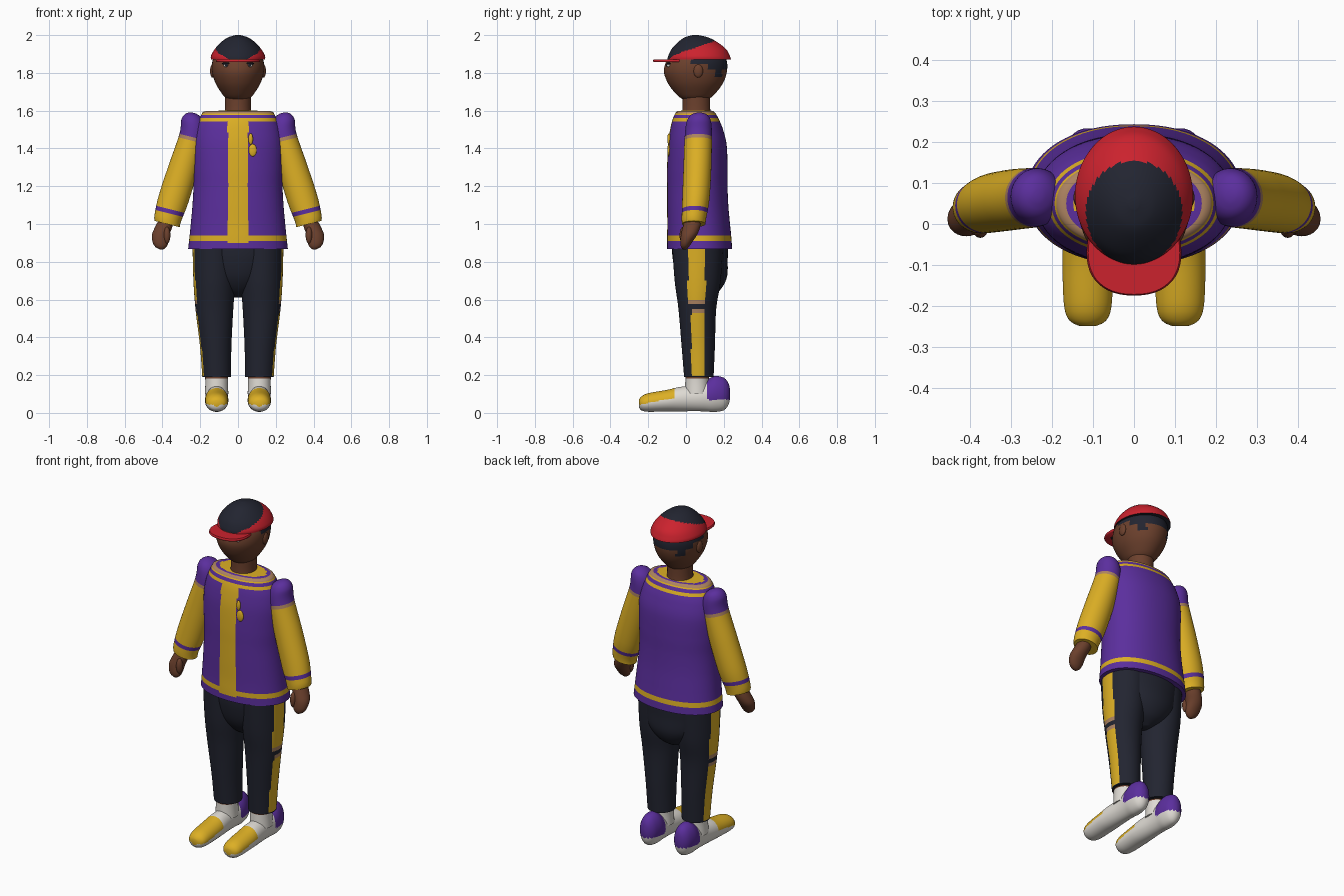
import bpy, bmesh, math
from mathutils import Vector

if "Cube" in bpy.data.objects:
    bpy.data.objects.remove(bpy.data.objects["Cube"])

COLOURS = {
    "purple": (0.105, 0.028, 0.34), "gold": (0.72, 0.43, 0.018),
    "charcoal": (0.016, 0.018, 0.03), "brown_skin": (0.15, 0.052, 0.026),
    "red": (0.60, 0.016, 0.027), "white": (0.74, 0.71, 0.66),
    "tan": (0.42, 0.23, 0.12),
}
NAMES = list(COLOURS)
MATS = []
for name, rgb in COLOURS.items():
    m = bpy.data.materials.new(name)
    m.use_nodes = True
    m.diffuse_color = (*rgb, 1)
    bsdf = m.node_tree.nodes["Principled BSDF"]
    bsdf.inputs["Base Color"].default_value = (*rgb, 1)
    bsdf.inputs["Roughness"].default_value = 0.8
    MATS.append(m)


def finish(name, bm, colour):
    """Colour is a name or a rule on the face centre (with |x|)."""
    bmesh.ops.recalc_face_normals(bm, faces=bm.faces)
    for f in bm.faces:
        c = f.calc_center_median()
        pick = colour(abs(c.x), c.y, c.z) if callable(colour) else colour
        f.material_index = NAMES.index(pick)
    me = bpy.data.meshes.new(name)
    bm.to_mesh(me)
    bm.free()
    for m in MATS:
        me.materials.append(m)
    ob = bpy.data.objects.new(name, me)
    bpy.context.collection.objects.link(ob)
    bpy.ops.object.select_all(action='DESELECT')
    ob.select_set(True)
    bpy.context.view_layer.objects.active = ob
    bpy.ops.object.shade_smooth_by_angle(angle=math.radians(50))
    return ob


def resample(keys, step):
    """Catmull-Rom through the key rings."""
    k = [Vector(v) for v in keys]
    k = [k[0]] + k + [k[-1]]
    out = []
    for a, b, c, d in zip(k, k[1:], k[2:], k[3:]):
        n = max(2, math.ceil(max(abs(v) for v in c - b) / step))
        for i in range(n):
            t = i / n
            out.append(0.5 * (2 * b + (c - a) * t + (2 * a - 5 * b + 4 * c - d) * t ** 2
                              + (3 * b - a - 3 * c + d) * t ** 3))
    return out + [k[-1]]


def loft(name, keys, colour, side=1, along='z', tilt=0.0, power=2.0, n=48, step=0.012):
    """Rings are (cx, cy, cz, radius x, second radius)."""
    bm = bmesh.new()
    rings = []
    for cx, cy, cz, ra, rb in resample(keys, step):
        ring = []
        for i in range(n):
            a = math.tau * i / n
            u, v = math.cos(a), math.sin(a)
            u = math.copysign(abs(u) ** (2 / power), u) * ra
            v = math.copysign(abs(v) ** (2 / power), v) * rb
            p = (cx + u, cy + v, cz + tilt * u) if along == 'z' else (cx + u, cy, cz + v)
            ring.append(bm.verts.new((p[0] * side, p[1], p[2])))
        rings.append(ring)
    for lo, hi in zip(rings, rings[1:]):
        for i in range(n):
            j = (i + 1) % n
            bm.faces.new((lo[i], lo[j], hi[j], hi[i]))
    bm.faces.new(rings[0])
    bm.faces.new(rings[-1])
    return finish(name, bm, colour)


def blob(name, centre, radii, colour):
    bm = bmesh.new()
    bmesh.ops.create_uvsphere(bm, u_segments=20, v_segments=12, radius=1)
    for v in bm.verts:
        v.co = Vector(c + r * p for c, r, p in zip(centre, radii, v.co))
    return finish(name, bm, colour)


# Colour rules
def jacket_rule(x, y, z):
    if z > 1.586:
        e = math.hypot(x / 0.19, (y - 0.05) / 0.107)
        return "tan" if e > 0.88 else "purple" if e > 0.76 else "gold"
    if z > 1.543:
        return "purple" if 1.56 < z < 1.575 else "gold"
    if y < 0.05 and x < 0.055 and z > 0.895:
        return "gold"
    return "gold" if 0.915 < z < 0.938 else "purple"


def sleeve_rule(x, y, z):
    if z - 0.25 * (x - 0.245) > 1.445:
        return "purple" if z - 0.25 * (x - 0.245) > 1.457 else "tan"
    return "purple" if 1.055 < z - 0.25 * (x - 0.37) < 1.085 else "gold"


def trouser_rule(x, y, z):
    if x < 0.13 or z < 0.2:
        return "charcoal"
    if z > 0.575 and 0.01 < y < 0.103:
        return "tan" if z < 0.597 else "gold"
    if z < 0.55 and 0.028 < y < 0.098:
        return "tan" if z > 0.53 else "gold"
    return "charcoal"


def shoe_rule(x, y, z):
    if y > 0.11 and z > 0.07:
        return "purple"
    return "gold" if y < -0.06 and z > 0.042 + 0.2 * (y + 0.25) else "white"


def head_rule(x, y, z):
    hair = (y > 0.02 and z > 1.85) or (y > 0.12 and z > 1.82) or (0.15 < y < 0.19 and z > 1.78)
    return "charcoal" if hair else "brown_skin"


def cap_rule(x, y, z):
    return "red" if math.hypot(x / 0.118, (y - 0.028) / 0.127) > 1 else "charcoal"


# Head, neck and cap
loft("head", [(0, .05, 1.652, .02, .03), (0, .05, 1.665, .062, .075), (0, .05, 1.7, .092, .113),
              (0, .05, 1.75, .121, .148), (0, .05, 1.81, .137, .167), (0, .057, 1.87, .133, .157),
              (0, .06, 1.92, .1, .12), (0, .06, 1.95, .05, .06)], head_rule, n=64, step=0.008)
loft("neck", [(0, .055, 1.56, .073, .077), (0, .055, 1.62, .069, .073), (0, .055, 1.7, .07, .074)],
     "brown_skin")
loft("cap_crown", [(0, .07, 1.872, .143, .168), (0, .069, 1.89, .143, .163), (0, .068, 1.925, .124, .145),
                   (0, .062, 1.962, .09, .105), (0, .055, 1.988, .052, .062), (0, .05, 2.0, .012, .014)],
     cap_rule, n=96, step=0.006)
loft("cap_brim", [(0, -.07, 1.857, .112, .102), (0, -.07, 1.863, .116, .105), (0, -.07, 1.872, .112, .102)],
     "red", power=2.3)

# Jacket
loft("jacket_body", [(0, .072, .868, .264, .172), (0, .07, .93, .257, .17), (0, .067, 1.0, .25, .166),
                     (0, .062, 1.1, .241, .162), (0, .06, 1.2, .236, .16), (0, .06, 1.3, .239, .16),
                     (0, .06, 1.42, .24, .155), (0, .056, 1.5, .226, .14), (0, .052, 1.55, .206, .124),
                     (0, .05, 1.585, .19, .107), (0, .05, 1.597, .172, .095), (0, .055, 1.6, .075, .075)],
     jacket_rule, n=160, power=2.15, step=0.009)
# Small chest patch beside the front band
for label, width, z, height in (("lower", .022, 1.39, .033), ("upper", .012, 1.45, .03)):
    blob("chest_patch_" + label, (.055 + width, -.09, z), (width, .009, height), "gold")

# Hips
loft("hips", [(0, .09, .61, .02, .03), (0, .09, .65, .1, .09), (0, .085, .72, .17, .132),
              (0, .075, .82, .21, .146), (0, .075, .92, .232, .15)], "charcoal")

# Paired parts
for side, tag in ((1, "left"), (-1, "right")):
    loft(tag + "_sleeve", [(.235, .07, 1.588, .012, .012), (.235, .07, 1.575, .04, .045),
                           (.237, .068, 1.54, .062, .065), (.242, .065, 1.46, .068, .072),
                           (.292, .06, 1.29, .076, .074), (.342, .052, 1.13, .078, .072),
                           (.372, .042, 1.03, .07, .065), (.375, .041, 1.0, .067, .062)],
         sleeve_rule, side, tilt=0.25)
    loft(tag + "_hand", [(.38, .037, 1.02, .04, .044), (.395, .028, .98, .046, .046),
                         (.41, .015, .94, .046, .042), (.41, .0, .9, .041, .03),
                         (.408, -.006, .877, .028, .02), (.405, -.008, .865, .008, .008)],
         "brown_skin", side, n=24)
    blob(tag + "_thumb", (.376 * side, -.014, .94), (.018, .02, .045), "brown_skin")
    loft(tag + "_trouser_leg", [(.113, .068, .19, .076, .078), (.118, .065, .35, .083, .088),
                                (.125, .06, .55, .1, .1), (.125, .062, .7, .111, .122),
                                (.125, .062, .9, .116, .136)], trouser_rule, side, n=64)
    loft(tag + "_sock", [(.113, .058, .1, .062, .065), (.113, .058, .16, .06, .062),
                         (.113, .06, .21, .062, .062)],
         lambda x, y, z: "brown_skin" if z > 0.183 else "white", side)
    loft(tag + "_shoe", [(.113, -.25, .05, .018, .018), (.113, -.237, .05, .044, .036),
                         (.113, -.2, .055, .058, .049), (.113, -.1, .065, .062, .057),
                         (.113, -.04, .072, .06, .064), (.113, .04, .078, .055, .069),
                         (.113, .1, .088, .056, .08), (.113, .15, .1, .06, .095),
                         (.113, .2, .1, .05, .086), (.113, .225, .1, .03, .057),
                         (.113, .234, .1, .008, .016)], shoe_rule, side, along='y', n=56)
    blob(tag + "_ear", (.135 * side, .065, 1.81), (.013, .025, .035), "brown_skin")
    blob(tag + "_eye", (.063 * side, -.092, 1.84), (.014, .011, .01), "white")
    blob(tag + "_pupil", (.062 * side, -.1, 1.841), (.008, .006, .008), "charcoal")
    blob(tag + "_eyelid", (.063 * side, -.092, 1.85), (.022, .012, .006), "charcoal")
